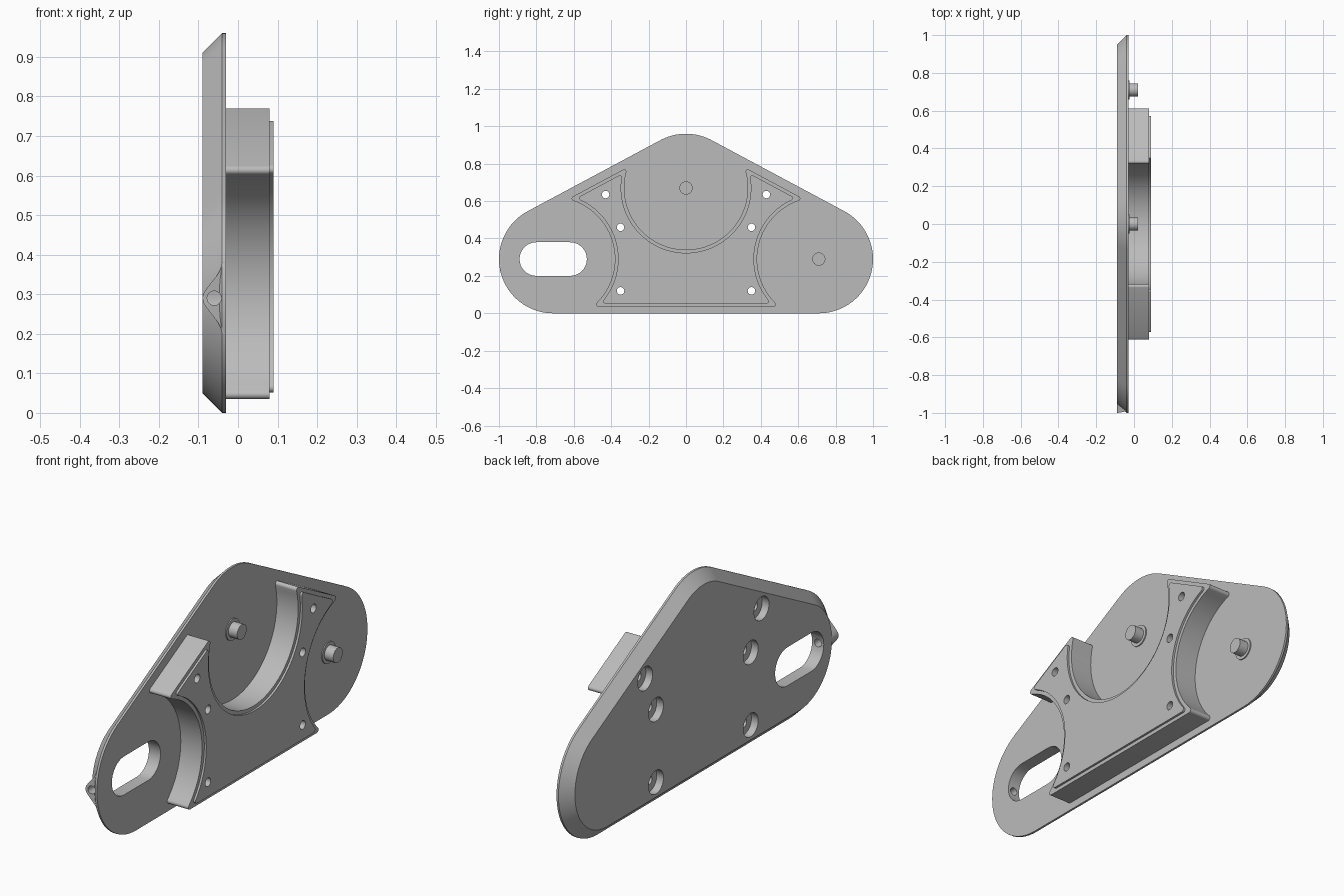
import bpy, bmesh
from math import pi, radians, sin, cos, sqrt, atan2
from mathutils import Vector

cube = bpy.data.objects.get("Cube")
if cube:
    bpy.data.objects.remove(cube, do_unlink=True)

grey = bpy.data.materials.new("plain grey")
grey.use_nodes = True
COLOUR = (0.5, 0.5, 0.5, 1)
grey.diffuse_color = COLOUR
grey.node_tree.nodes["Principled BSDF"].inputs["Base Color"].default_value = COLOUR

# Shared layout in the (y, z) plane
SIDE = Vector((0.71, 0.29))
TOP = Vector((0, 0.67))
SLOPE = (SIDE - TOP).orthogonal().normalized()
if SLOPE.y < 0:
    SLOPE = -SLOPE


def angle(v):
    return atan2(v.y, v.x)


def arc(c, r, a, b, n=16):
    return [Vector((c.x + r * cos(a + (b - a) * i / n), c.y + r * sin(a + (b - a) * i / n)))
            for i in range(n + 1)]


def mirrored(half):
    """Close a right-hand half outline with its mirror image."""
    pts = half + [Vector((-p.x, p.y)) for p in reversed(half)]
    return [p for i, p in enumerate(pts) if (p - pts[i - 1]).length > 1e-5]


def loft(name, rings):
    """Capped solid through rings of 3D points."""
    bm = bmesh.new()
    loops = [[bm.verts.new(p) for p in ring] for ring in rings]
    n = len(loops[0])
    for a, b in zip(loops, loops[1:]):
        for i in range(n):
            j = (i + 1) % n
            bm.faces.new((a[i], a[j], b[j], b[i]))
    bm.faces.new(loops[0])
    bm.faces.new(loops[-1])
    bmesh.ops.recalc_face_normals(bm, faces=bm.faces)
    mesh = bpy.data.meshes.new(name)
    bm.to_mesh(mesh)
    bm.free()
    mesh.materials.append(grey)
    ob = bpy.data.objects.new(name, mesh)
    bpy.context.collection.objects.link(ob)
    return ob


def stack(name, *layers):
    """Solid built along x from (x, outline) layers."""
    return loft(name, [[(x, p.x, p.y) for p in pts] for x, pts in layers])


def circle(c, r, n=32):
    return arc(c, r, 0, 2 * pi, n)[:-1]


# Outlines
def plate_outline(inset):
    r = 0.29 - inset
    a = angle(SLOPE)
    return mirrored(arc(SIDE, r, -pi / 2, a, 32) + arc(TOP, r, a, pi / 2, 12))


def meet(centre, r, d, sign):
    """Point where the sloped line at distance d meets a circle."""
    gap = d - SLOPE.dot(centre)
    along = Vector((SLOPE.y, -SLOPE.x))
    return centre + SLOPE * gap + along * sign * sqrt(r * r - gap * gap)


def block_outline(inset, tip=0.012):
    k = inset + tip
    r, rk, d = 0.33 + inset, 0.33 + k, 0.836 - k
    z = 0.035 + k
    low = Vector((SIDE.x - sqrt(rk * rk - (z - SIDE.y) ** 2), z))
    mid = meet(SIDE, rk, d, -1)
    high = meet(TOP, rk, d, 1)
    a = angle(SLOPE)
    half = arc(low, tip, -pi / 2, angle(SIDE - low), 6)
    half += arc(SIDE, r, angle(low - SIDE) % (2 * pi), angle(mid - SIDE), 28)
    half += arc(mid, tip, angle(SIDE - mid), a, 6)
    half += arc(high, tip, a, angle(TOP - high) % (2 * pi), 6)
    half += arc(TOP, r, angle(high - TOP), -pi / 2, 28)
    return mirrored(half)


def slot_outline(r):
    c = Vector((-SIDE.x, SIDE.y))
    h = Vector((0.09, 0))
    return arc(c + h, r, -pi / 2, pi / 2) + arc(c - h, r, pi / 2, 3 * pi / 2)


# Solid parts
plate = stack("base_plate", (-0.09, plate_outline(0.05)),
              (-0.04, plate_outline(0)), (-0.03, plate_outline(0)))
block = stack("raised_block", (-0.03, block_outline(0)), (0.08, block_outline(0)),
              (0.08, block_outline(0.017)), (0.09, block_outline(0.017)))

# Front boss, flared into the chamfered rim
flare = [(-0.04, 0.09), (-0.043, 0.076), (-0.05, 0.062), (-0.072, 0.034),
         (-0.08, 0.023), (-0.087, 0.013)]
section = flare + [(-0.09, 0)] + [(x, -t) for x, t in reversed(flare)]
section += [(-0.032, -0.09), (-0.032, 0.09)]
boss = loft("front_boss", [
    [(x, -0.92, SIDE.y + t) for x, t in section],
    [(x, -SIDE.x - sqrt(0.29 ** 2 - t * t), SIDE.y + t) for x, t in section]])

# Pins with collars
pins = []
for name, c in (("upper", TOP), ("side", SIDE)):
    pins.append(stack(name + "_pin_collar", (-0.035, circle(c, 0.05)), (-0.025, circle(c, 0.05))))
    pins.append(stack(name + "_pin", (-0.035, circle(c, 0.035)), (0.02, circle(c, 0.035))))

# Cutters: slot, stepped screw holes, front hole
slot = stack("slot_cutter", (-0.2, slot_outline(0.09)), (0.1, slot_outline(0.09)))
screws = []
for y, z in ((0.43, 0.635), (0.35, 0.46), (0.35, 0.12)):
    for s in (1, -1):
        c = Vector((s * y, z))
        screws.append(stack("screw_cutter", (-0.2, circle(c, 0.055)), (-0.055, circle(c, 0.055)),
                            (-0.055, circle(c, 0.02)), (0.2, circle(c, 0.02))))
bore = loft("bore_cutter", [[(p.x, y, p.y) for p in circle(Vector((-0.06, SIDE.y)), 0.018)]
                            for y in (-1.1, -0.8)])


def cut(ob, cutters):
    bpy.context.view_layer.objects.active = ob
    for c in cutters:
        m = ob.modifiers.new("cut", "BOOLEAN")
        m.operation, m.solver, m.object = "DIFFERENCE", "EXACT", c
        bpy.ops.object.modifier_apply(modifier=m.name)


cut(plate, [slot, bore] + screws)
cut(block, screws)
cut(boss, [bore])
for c in [slot, bore] + screws:
    bpy.data.objects.remove(c, do_unlink=True)

# Smooth curved walls, keep edges crisp
bpy.ops.object.select_all(action="DESELECT")
for ob in [plate, block, boss] + pins:
    ob.select_set(True)
bpy.context.view_layer.objects.active = plate
bpy.ops.object.shade_smooth_by_angle(angle=radians(30))
